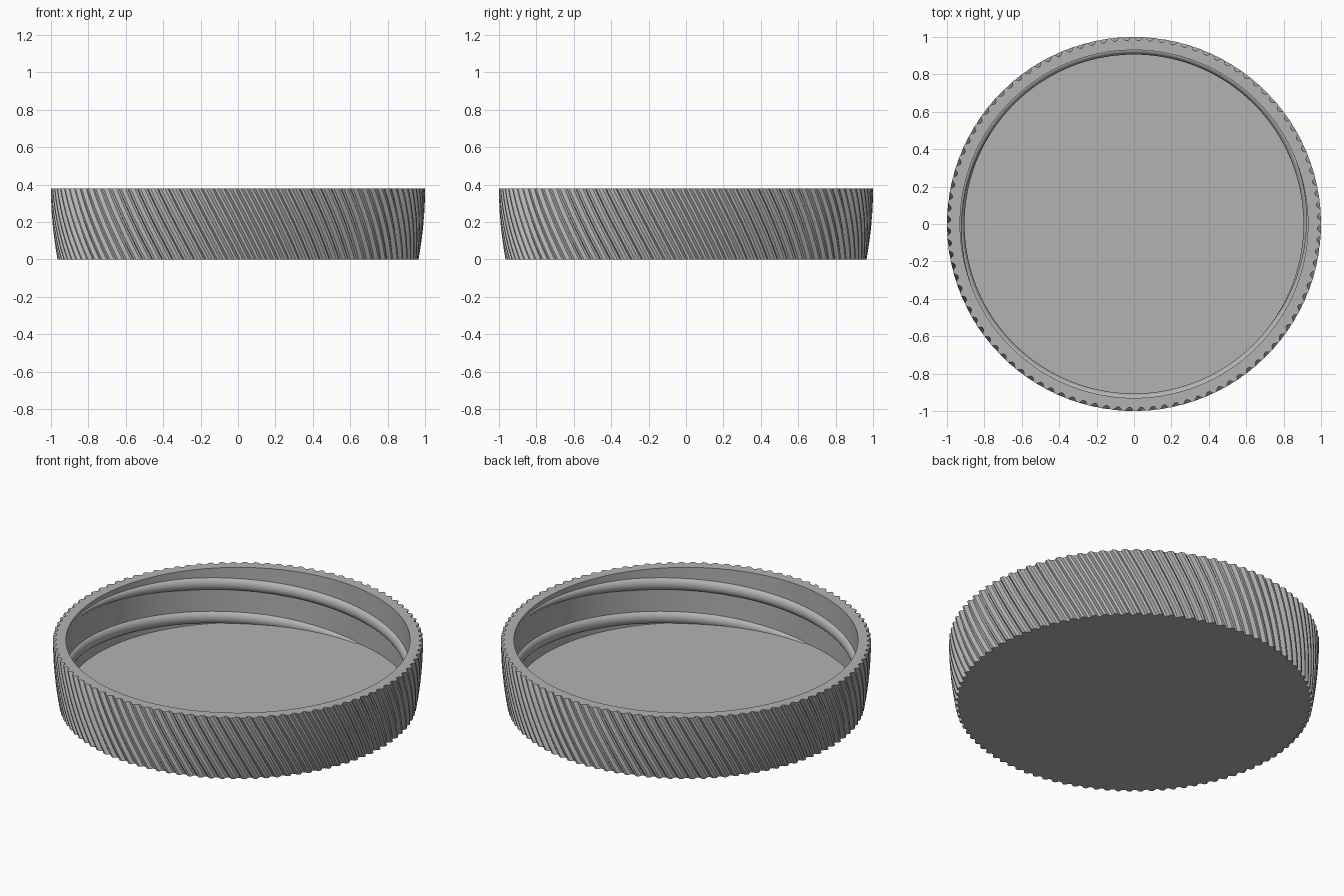
import bpy, bmesh
from math import cos, sin, pi, radians

old = bpy.data.objects.get("Cube")
if old:
    bpy.data.objects.remove(old, do_unlink=True)

HEIGHT, FLOOR = 0.38, 0.05
INNER = 0.93
RIDGES = 100
COLS = RIDGES * 4
GROOVE = 0.018
TWIST = 0.2

grey = bpy.data.materials.new("plain grey")
grey.use_nodes = True
grey.diffuse_color = (0.45, 0.45, 0.45, 1)
grey.node_tree.nodes["Principled BSDF"].inputs["Base Color"].default_value = grey.diffuse_color


def bridge(bm, rings, closed=True):
    """Join neighbouring rings of equal length with quads."""
    for a, b in zip(rings, rings[1:]):
        n = len(a)
        for i in range(n if closed else n - 1):
            j = (i + 1) % n
            bm.faces.new((a[i], a[j], b[j], b[i]))


def finish(bm, name):
    bmesh.ops.recalc_face_normals(bm, faces=bm.faces)
    mesh = bpy.data.meshes.new(name)
    bm.to_mesh(mesh)
    bm.free()
    mesh.materials.append(grey)
    obj = bpy.data.objects.new(name, mesh)
    bpy.context.collection.objects.link(obj)
    bpy.ops.object.select_all(action='DESELECT')
    obj.select_set(True)
    bpy.context.view_layer.objects.active = obj
    bpy.ops.object.shade_smooth_by_angle(angle=radians(25))
    return obj


# Lid body: slanted grip ridges outside, plain wall and floor inside
def grip_ring(bm, z):
    t = 1 - z / HEIGHT
    crest = 1 - 0.035 * t * t
    ring = []
    for i in range(COLS):
        a = 2 * pi * i / COLS + TWIST * t
        r = crest - (GROOVE if i % 4 > 1 else 0)
        ring.append(bm.verts.new((r * cos(a), r * sin(a), z)))
    return ring


def plain_ring(bm, r, z):
    angles = [2 * pi * i / COLS for i in range(COLS)]
    return [bm.verts.new((r * cos(a), r * sin(a), z)) for a in angles]


bm = bmesh.new()
ROWS = 14
rings = [grip_ring(bm, HEIGHT * k / ROWS) for k in range(ROWS + 1)]
rings += [plain_ring(bm, INNER, HEIGHT), plain_ring(bm, INNER, FLOOR)]
bridge(bm, rings)
bm.faces.new(rings[0])
bm.faces.new(rings[-1])
finish(bm, "lid_body")


# Screw threads: two rounded helical ribs that fade out at the rim
def screw_thread(name, turn):
    bm = bmesh.new()
    steps, arc = 160, 12
    low, high, lead = 0.03, 0.37, 0.4
    sections = []
    for k in range(steps + 1):
        z = low + (high - low) * k / steps
        a = turn + 2 * pi * (z - 0.29) / lead
        size = max(0.02, min(1, 0.7 + (z - low) * 8, (high - z) / 0.07))
        section = []
        for j in range(arc + 1):
            p = pi * j / arc - pi / 2
            r = INNER + 0.002 - 0.026 * size * cos(p)
            section.append(bm.verts.new((r * cos(a), r * sin(a), z + 0.035 * size * sin(p))))
        sections.append(section)
    bridge(bm, sections)
    bm.faces.new(sections[0])
    bm.faces.new(sections[-1])
    finish(bm, name)


screw_thread("back_thread", radians(135))
screw_thread("front_thread", radians(315))
